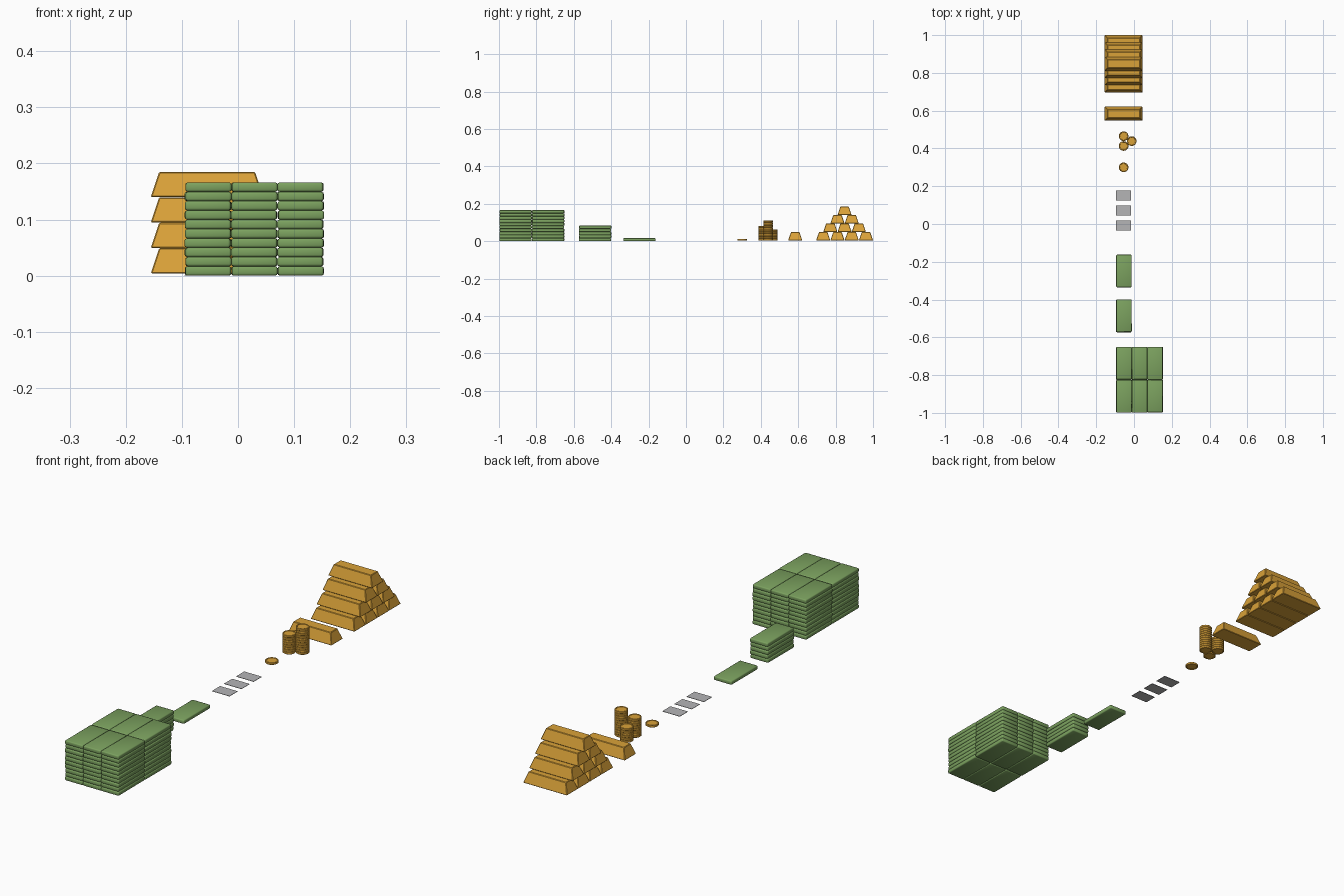
import bpy, bmesh, math, random
from mathutils import Matrix

if "Cube" in bpy.data.objects:
    bpy.data.objects.remove(bpy.data.objects["Cube"])

random.seed(4)


def material(name, rgb):
    m = bpy.data.materials.new(name)
    m.diffuse_color = (*rgb, 1)
    m.use_nodes = True
    m.node_tree.nodes["Principled BSDF"].inputs["Base Color"].default_value = m.diffuse_color
    return m


GOLD = material("gold", (0.70, 0.36, 0.04))
GREEN = material("banknote green", (0.20, 0.36, 0.115))
GREY = material("card grey", (0.46, 0.46, 0.47))


def mesh_from(bm, name, mat, smooth):
    bmesh.ops.recalc_face_normals(bm, faces=bm.faces)
    me = bpy.data.meshes.new(name)
    bm.to_mesh(me)
    bm.free()
    me.materials.append(mat)
    for p in me.polygons:
        p.use_smooth = smooth
    return me


def place(me, name, x, y, z, rot=0.0):
    ob = bpy.data.objects.new(name, me)
    bpy.context.collection.objects.link(ob)
    ob.location = (x, y, z)
    ob.rotation_euler.z = rot
    return ob


def block(name, size, mat, top=(1, 1), bevel=0.0, segments=1, smooth=False):
    """Box standing on z = 0, optionally tapered towards the top."""
    bm = bmesh.new()
    bmesh.ops.create_cube(bm, size=1, matrix=Matrix.Translation((0, 0, 0.5)))
    for v in bm.verts:
        if v.co.z > 0.5:
            v.co.x *= top[0]
            v.co.y *= top[1]
        v.co.x *= size[0]
        v.co.y *= size[1]
        v.co.z *= size[2]
    if bevel:
        bmesh.ops.bevel(bm, geom=bm.edges[:], offset=bevel, segments=segments,
                        profile=0.5, affect='EDGES')
    return mesh_from(bm, name, mat, smooth)


def coin_mesh(radius, height, sides=24):
    """Lathed coin with a raised rim and sunken faces."""
    r, h = radius, height
    profile = [(0.78 * r, 0.0015), (0.82 * r, 0), (0.94 * r, 0), (r, 0.0015),
               (r, h - 0.0015), (0.94 * r, h), (0.82 * r, h), (0.78 * r, h - 0.0015)]
    bm = bmesh.new()
    rings = [[bm.verts.new((pr * math.cos(2 * math.pi * i / sides),
                            pr * math.sin(2 * math.pi * i / sides), pz))
              for i in range(sides)] for pr, pz in profile]
    for a, b in zip(rings, rings[1:]):
        for i in range(sides):
            j = (i + 1) % sides
            bm.faces.new((a[i], a[j], b[j], b[i]))
    bm.faces.new(rings[0][::-1])
    bm.faces.new(rings[-1])
    return mesh_from(bm, "coin", GOLD, False)


# Gold bars: one loose bar and a four-row pyramid
BAR_H, BAR_W = 0.045, 0.0755
bar = block("gold_bar", (0.201, BAR_W, BAR_H), GOLD, top=(0.85, 0.60), bevel=0.002)
place(bar, "single_gold_bar", -0.055, 0.584, 0.004)
for row in range(4):
    n = 4 - row
    for i in range(n):
        place(bar, f"pyramid_bar_{row}_{i}", -0.055,
              0.848 + (i - (n - 1) / 2) * 0.0762, 0.004 + row * 0.0453)

# Coins: one loose coin and three stacks
COIN_H = 0.0098
coin = coin_mesh(0.0255, COIN_H)
for s, (x, y, count) in enumerate([(-0.055, 0.30, 1), (-0.055, 0.413, 8),
                                   (-0.055, 0.465, 6), (-0.012, 0.439, 11)]):
    for k in range(count):
        place(coin, f"coin_{s}_{k}", x, y, 0.003 + k * COIN_H)

# Flat cards
card = block("card", (0.08, 0.053, 0.0015), GREY)
for i, y in enumerate((-0.008, 0.071, 0.150)):
    place(card, f"card_{i}", -0.055, y, 0)

# Banknote bundles: single, stack of five, and a large 3 x 2 x 10 pile
NOTE_W, NOTE_L, NOTE_H = 0.0825, 0.1735, 0.0166
bundle = block("note_bundle", (NOTE_W - 0.001, NOTE_L - 0.001, NOTE_H), GREEN,
               bevel=0.004, segments=2, smooth=True)


def pile(name, x, y, nx, ny, nz):
    for k in range(nz):
        for i in range(nx):
            for j in range(ny):
                loose = 0.0 if nz == 1 else 1.0
                place(bundle, f"{name}_{i}_{j}_{k}",
                      x + i * NOTE_W + loose * random.uniform(-0.0008, 0.0008),
                      y + j * NOTE_L + loose * random.uniform(-0.0012, 0.0012),
                      k * NOTE_H, loose * random.uniform(-0.006, 0.006))


pile("single_bundle", -0.0535, -0.249, 1, 1, 1)
pile("bundle_stack", -0.0535, -0.486, 1, 1, 5)
pile("bundle_pile", -0.0535, -0.911, 3, 2, 10)
